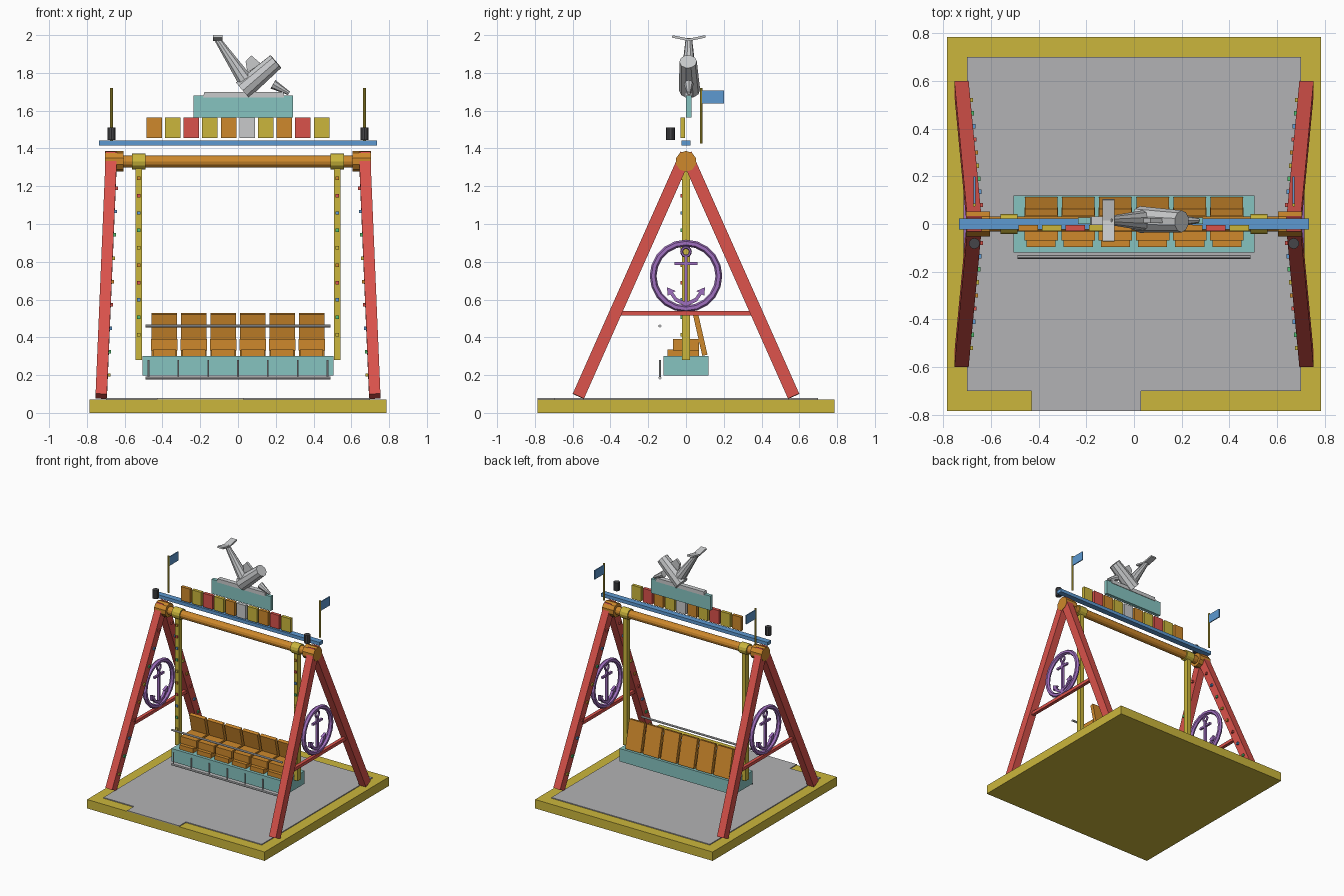
import bpy, bmesh
from math import pi, sin, cos
from mathutils import Vector, Matrix

cube = bpy.data.objects.get("Cube")
if cube:
    bpy.data.objects.remove(cube, do_unlink=True)

PALETTE = {
    "yellow": (.60, .47, .045), "red": (.70, .085, .07), "orange": (.62, .25, .025),
    "blue": (.11, .32, .64), "teal": (.24, .55, .53), "purple": (.35, .16, .52),
    "light_grey": (.58, .59, .60), "floor_grey": (.45, .45, .46),
    "dark_grey": (.06, .06, .065), "green": (.08, .51, .16),
}
MATS = {}
for key, rgb in PALETTE.items():
    m = bpy.data.materials.new(key)
    m.use_nodes = True
    m.diffuse_color = (*rgb, 1)
    m.node_tree.nodes["Principled BSDF"].inputs["Base Color"].default_value = (*rgb, 1)
    MATS[key] = m


def finish(name, bm, colour):
    bmesh.ops.recalc_face_normals(bm, faces=bm.faces)
    me = bpy.data.meshes.new(name)
    bm.to_mesh(me)
    bm.free()
    me.materials.append(MATS[colour])
    ob = bpy.data.objects.new(name, me)
    bpy.context.collection.objects.link(ob)
    return ob


def box(name, colour, x, y, z):
    """Box from (min, max) ranges."""
    lo, hi = Vector((x[0], y[0], z[0])), Vector((x[1], y[1], z[1]))
    bm = bmesh.new()
    mat = Matrix.Translation((lo + hi) / 2) @ Matrix.Diagonal((*(hi - lo), 1))
    bmesh.ops.create_cube(bm, size=1, matrix=mat)
    return finish(name, bm, colour)


def frame(p, q):
    """Matrix with local z along p-q and local x near world x."""
    d = (q - p).normalized()
    hint = Vector((1, 0, 0)) if abs(d.x) < .9 else Vector((0, 1, 0))
    b = d.cross(hint).normalized()
    a = b.cross(d)
    return Matrix.Translation((p + q) / 2) @ Matrix((a, b, d)).transposed().to_4x4()


def beam(name, colour, p, q, w, d):
    p, q = Vector(p), Vector(q)
    bm = bmesh.new()
    bmesh.ops.create_cube(bm, size=1, matrix=frame(p, q) @ Matrix.Diagonal((w, d, (q - p).length, 1)))
    return finish(name, bm, colour)


def rod(name, colour, p, q, r1, r2=None, sides=12):
    p, q = Vector(p), Vector(q)
    bm = bmesh.new()
    bmesh.ops.create_cone(bm, cap_ends=True, segments=sides, radius1=r1,
                          radius2=r1 if r2 is None else r2,
                          depth=(q - p).length, matrix=frame(p, q))
    return finish(name, bm, colour)


def prism(name, colour, points, axis, lo, hi):
    """Extrude a 2D outline along an axis: x uses (y, z), y uses (x, z), z uses (x, y)."""
    i = "xyz".index(axis)

    def put(pt, v):
        c = list(pt)
        c.insert(i, v)
        return c
    bm = bmesh.new()
    f = bm.faces.new([bm.verts.new(put(pt, lo)) for pt in points])
    g = bmesh.ops.extrude_face_region(bm, geom=[f])["geom"]
    shift = Vector(put((0, 0), hi - lo))
    bmesh.ops.translate(bm, vec=shift, verts=[v for v in g if isinstance(v, bmesh.types.BMVert)])
    return finish(name, bm, colour)


def ring(name, colour, centre, major, minor, segs):
    """Ring facing along x."""
    bm = bmesh.new()
    loops = []
    for i in range(segs):
        a = 2 * pi * i / segs
        loop = []
        for j in range(6):
            b = 2 * pi * j / 6
            r = major + minor * cos(b)
            loop.append(bm.verts.new(Vector(centre) + Vector((minor * sin(b), r * cos(a), r * sin(a)))))
        loops.append(loop)
    for i in range(segs):
        u, v = loops[i], loops[(i + 1) % segs]
        for j in range(6):
            k = (j + 1) % 6
            bm.faces.new((u[j], u[k], v[k], v[j]))
    return finish(name, bm, colour)


BULBS = ["red", "blue", "green", "yellow", "orange"]


def bulb(name, i, c):
    h = .009
    box(name, BULBS[i % 5], *[(v - h, v + h) for v in c])


# Base with floor plate and entrance strip
box("base", "yellow", (-.785, .785), (-.785, .785), (0, .071))
prism("floor_plate", "floor_grey",
      [(-.70, -.70), (-.43, -.70), (-.43, -.785), (.03, -.785), (.03, -.70),
       (.70, -.70), (.70, .70), (-.70, .70)], "z", .07, .078)

for s, side in ((1, "left"), (-1, "right")):
    # A-frame legs with bulbs on their inner faces
    for t, end in ((-1, "front"), (1, "back")):
        foot, top = Vector((s * .724, t * .57, .088)), Vector((s * .67, 0, 1.37))
        beam(f"{side}_{end}_leg", "red", foot, top, .06, .065)
        for i in range(9):
            c = top.lerp(foot, (.08 + .055 * i) / .57)
            bulb(f"{side}_{end}_leg_bulb", i, c - Vector((s * .034, 0, 0)))
    box(f"{side}_crossbar", "red", sorted((s * .69, s * .716)), (-.345, .345), (.515, .54))

    # Ring with anchor emblem
    x = s * .70
    ring(f"{side}_emblem_ring", "purple", (x, 0, .725), .174, .018, 20)
    beam(f"{side}_anchor_shank", "purple", (x, 0, .565), (x, 0, .835), .02, .018)
    ring(f"{side}_anchor_eye", "purple", (x, 0, .853), .023, .008, 12)
    beam(f"{side}_anchor_stock", "purple", (x, -.06, .79), (x, .06, .79), .016, .016)
    for t in (-1, 1):
        beam(f"{side}_anchor_arm", "purple", (x, 0, .575), (x, t * .055, .60), .02, .02)
        beam(f"{side}_anchor_arm_tip", "purple", (x, t * .05, .595), (x, t * .085, .645), .02, .018)
        prism(f"{side}_anchor_fluke", "purple",
              [(t * .055, .645), (t * .10, .665), (t * .098, .62)], "x", x - .01, x + .01)

    # Axle bearing, sleeve, swing arm
    rod(f"{side}_bearing", "orange", (s * .605, 0, 1.332), (s * .705, 0, 1.332), .055, sides=10)
    rod(f"{side}_sleeve", "yellow", (s * .49, 0, 1.33), (s * .56, 0, 1.33), .042)
    box(f"{side}_swing_arm", "yellow", sorted((s * .508, s * .542)), (-.02, .02), (.28, 1.32))
    for i in range(-1, 9):
        bulb(f"{side}_arm_bulb", i, (s * .525, -.02, 1.15 - .092 * i))

    # Flag and lamp
    rod(f"{side}_flag_pole", "yellow", (s * .67, .08, 1.425), (s * .67, .08, 1.72), .007, sides=8)
    box(f"{side}_flag", "blue", (s * .67 - .004, s * .67 + .004), (.083, .20), (1.637, 1.708))
    rod(f"{side}_lamp", "dark_grey", (s * .67, -.082, 1.445), (s * .67, -.082, 1.512), .023, sides=10)

# Axle and top beam
rod("axle", "orange", (-.62, 0, 1.33), (.62, 0, 1.33), .032)
box("top_beam", "blue", (-.735, .735), (-.023, .023), (1.415, 1.442))

# Row of coloured sign panels
for i, col in enumerate(["orange", "yellow", "red", "yellow", "orange",
                         "light_grey", "yellow", "orange", "red", "yellow"]):
    x = -.444 + .0985 * i
    box("sign_panel", col, (x - .041, x + .041), (-.03, -.004), (1.455, 1.565))

# Gondola with six seats
box("gondola", "teal", (-.505, .505), (-.12, .12), (.197, .30))
for i in range(6):
    x = -.39 + .156 * i
    box("seat_base", "orange", (x - .061, x + .061), (-.097, .07), (.295, .335))
    box("seat_cushion", "orange", (x - .07, x + .07), (-.07, .07), (.33, .39))
    beam("seat_back", "orange", (x, .10, .305), (x, .05, .525), .136, .028)

# Lap bar and foot rail with uprights
rod("lap_bar", "light_grey", (-.49, -.138, .46), (.49, -.138, .46), .008, sides=8)
rod("foot_rail", "light_grey", (-.49, -.138, .185), (.49, -.138, .185), .008, sides=8)
for i in range(7):
    x = -.474 + .158 * i
    rod("rail_upright", "light_grey", (x, -.138, .185), (x, -.138, .28), .005, sides=6)

# Wave plinth and leaping dolphin
box("wave_plinth", "teal", (-.235, .29), (0, .028), (1.565, 1.68))
prism("wave_crest", "light_grey", [(-.185, 1.67), (.245, 1.67), (.24, 1.70), (-.178, 1.70)], "y", -.004, .032)
Y = .015
rod("dolphin_body", "light_grey", (.025, Y + .004, 1.709), (.20, Y - .004, 1.86), .056, .046, sides=10)
rod("dolphin_tail", "light_grey", (.035, Y, 1.765), (-.107, Y, 1.975), .042, .018, sides=10)
rod("dolphin_snout", "light_grey", (.185, Y, 1.74), (.27, Y, 1.692), .026, .01, sides=8)
prism("dolphin_fin", "light_grey", [(.05, 1.80), (.04, 1.86), (.07, 1.893), (.12, 1.85)], "y", Y - .01, Y + .01)
for t in (-1, 1):
    beam("dolphin_fluke", "light_grey", (-.107, Y, 1.975), (-.107, Y + t * .088, 1.993), .05, .013)
